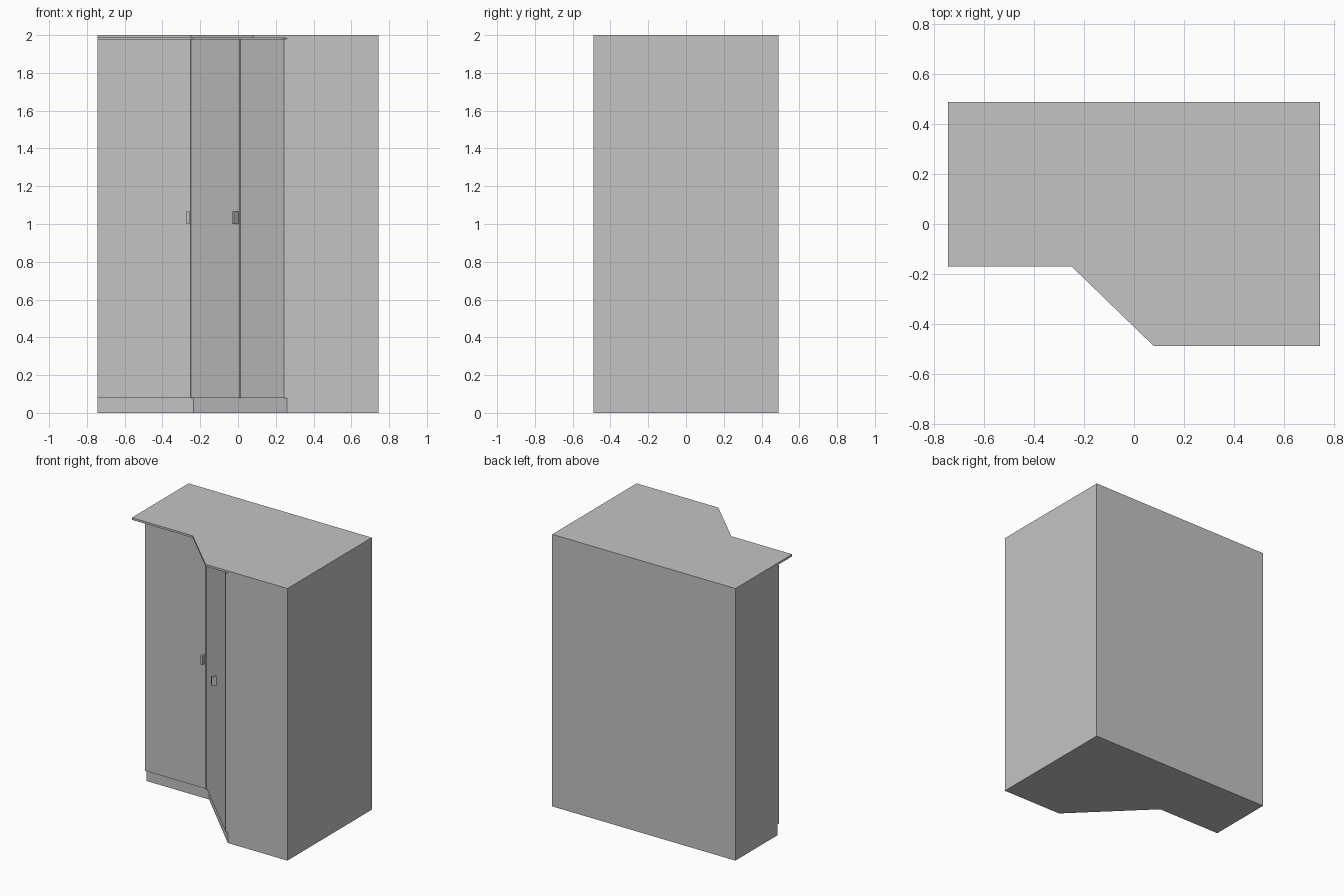
import bpy
import bmesh
from mathutils import Vector

cube = bpy.data.objects.get("Cube")
if cube:
    bpy.data.objects.remove(cube, do_unlink=True)

grey = bpy.data.materials.new("light_grey")
grey.use_nodes = True
grey.diffuse_color = (0.55, 0.55, 0.55, 1)
grey.node_tree.nodes["Principled BSDF"].inputs["Base Color"].default_value = grey.diffuse_color


def prism(name, plan, z0, z1):
    """Extrude a plan outline from z0 up to z1."""
    bm = bmesh.new()
    base = bm.faces.new([bm.verts.new((p[0], p[1], z0)) for p in plan])
    ext = bmesh.ops.extrude_face_region(bm, geom=[base])
    verts = [g for g in ext["geom"] if isinstance(g, bmesh.types.BMVert)]
    bmesh.ops.translate(bm, verts=verts, vec=(0, 0, z1 - z0))
    bmesh.ops.recalc_face_normals(bm, faces=bm.faces)
    mesh = bpy.data.meshes.new(name)
    bm.to_mesh(mesh)
    bm.free()
    mesh.materials.append(grey)
    obj = bpy.data.objects.new(name, mesh)
    bpy.context.collection.objects.link(obj)
    return obj


W, D = 0.745, 0.49            # half width and half depth
TOP = 1.985                   # underside of the worktop
DOOR_LOW, DOOR_HIGH = 0.08, 1.98

# Carcass with its diagonal corner, down to the floor
prism("carcass", [(-W, D), (W, D), (W, -D), (0.26, -D), (-0.235, 0), (-W, 0)], 0, TOP)

# Overhanging top board
prism("top_board", [(-W, D), (W, D), (W, -D), (0.08, -D), (-0.25, -0.17), (-W, -0.17)], TOP, 2)

# Side door, mitred where it meets the diagonal doors
prism("side_door", [(-W, 0), (-W, -0.015), (-0.252, -0.015), (-0.24, 0)], DOOR_LOW, DOOR_HIGH)

# Pair of diagonal doors with a narrow gap between them
inner = Vector((-0.235, 0)), Vector((0.26, -D))
outer = Vector((-0.248, -0.01)), Vector((0.243, -D))
for name, a, b in (("diagonal_door_right", 0, 0.522), ("diagonal_door_left", 0.53, 1)):
    plan = [inner[0].lerp(inner[1], a), inner[0].lerp(inner[1], b),
            outer[0].lerp(outer[1], b), outer[0].lerp(outer[1], a)]
    prism(name, plan, DOOR_LOW, DOOR_HIGH)


# Door handles
def handle(name, start, along, out):
    along, out = along.normalized() * 0.015, out.normalized() * 0.033
    prism(name, [start, start + along, start + along + out, start + out], 1.0, 1.065)


handle("side_door_handle", Vector((-0.272, -0.015)), Vector((1, 0)), Vector((0, -1)))
handle("diagonal_door_handle", outer[0].lerp(outer[1], 0.49), outer[1] - outer[0], Vector((-1, -1)))
